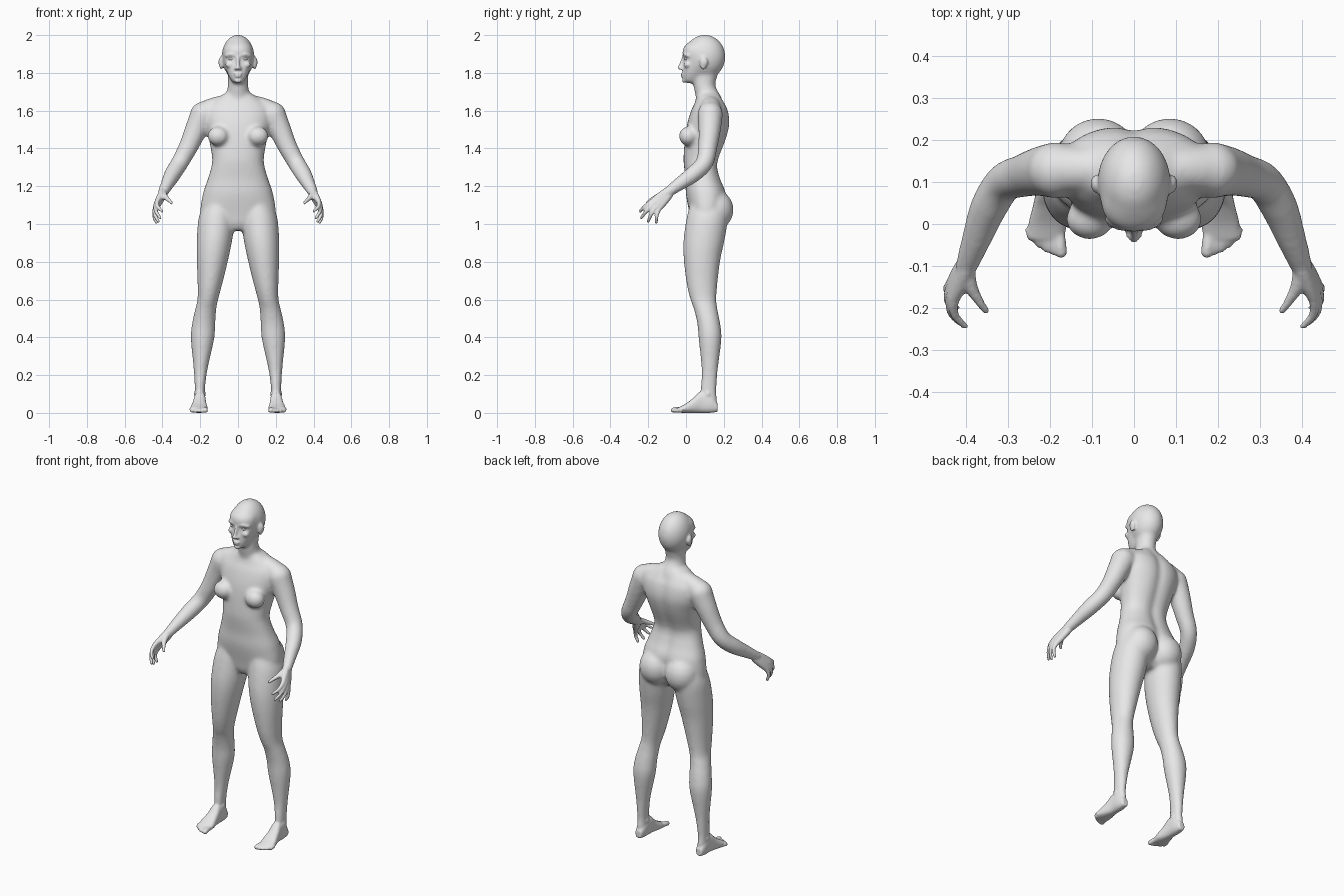
import bpy, bmesh
from math import sin, cos, pi, exp
from mathutils import Vector

cube = bpy.data.objects.get("Cube")
if cube:
    bpy.data.objects.remove(cube)

BOTH = (1, -1)
MIDDLE = (1,)


def spline(rows, steps=5):
    """Catmull-Rom resampling of rows of numbers."""
    out = []
    for i in range(len(rows) - 1):
        a, b, c, d = (rows[max(0, min(len(rows) - 1, i + k))] for k in (-1, 0, 1, 2))
        for s in range(steps):
            t = s / steps
            out.append([q + t / 2 * (r - p + t * (2 * p - 5 * q + 4 * r - w
                        + t * (3 * (q - r) + w - p))) for p, q, r, w in zip(a, b, c, d)])
    return out + [list(rows[-1])]


def skin(bm, rings, sides):
    """Closed surface through rings of points, repeated for each side."""
    for side in sides:
        loops = [[bm.verts.new((side * p[0], p[1], p[2])) for p in ring] for ring in rings]
        n = len(loops[0])
        for lo, hi in zip(loops, loops[1:]):
            for i in range(n):
                j = (i + 1) % n
                bm.faces.new((lo[i], lo[j], hi[j], hi[i]))
        bm.faces.new(loops[0][::-1])
        bm.faces.new(loops[-1])


def loft(bm, rows, sides=MIDDLE, power=2, along_y=False, groove=0, n=36):
    """Rows: position, centre x, half width, low edge, high edge."""
    def shape(v):
        return (1 if v > 0 else -1) * abs(v) ** (2 / power)
    rings = []
    for pos, cx, rx, lo, hi in spline(rows):
        ring = []
        for k in range(n):
            a = 2 * pi * k / n
            x = rx * shape(cos(a))
            v = (lo + hi) / 2 + (hi - lo) / 2 * shape(sin(a))
            if sin(a) > 0:
                v -= groove * exp(-(x / 0.03) ** 2)
            ring.append((cx + x, pos, v) if along_y else (cx + x, v, pos))
        rings.append(ring)
    skin(bm, rings, sides)


def ball(bm, centre, radii, sides=BOTH, n=20):
    """Ellipsoid built from stacked rings."""
    rings = []
    for i in range(n // 2 + 1):
        lat = pi * .98 * (2 * i / n - .5)
        rings.append([[c + r * u for c, r, u in zip(centre, radii, (
            cos(lat) * cos(2 * pi * k / n), cos(lat) * sin(2 * pi * k / n), sin(lat)))]
            for k in range(n)])
    skin(bm, rings, sides)


def tube(bm, rows, sides=BOTH, n=16):
    """Round-ended limb through rows of x, y, z, radius."""
    pts = spline(rows)
    places = [Vector(p[:3]) for p in pts]
    rings, turn, last = [], None, None
    for i, p in enumerate(places):
        way = (places[min(i + 1, len(pts) - 1)] - places[max(i - 1, 0)]).normalized()
        turn = way.to_track_quat('Z', 'Y') if turn is None else last.rotation_difference(way) @ turn
        last = way
        rings.append([p + turn @ Vector((cos(2 * pi * k / n), sin(2 * pi * k / n), 0)) * pts[i][3]
                      for k in range(n)])
    skin(bm, rings, sides)
    for end in (rows[0], rows[-1]):
        ball(bm, end[:3], [end[3]] * 3, sides)


def fuse(name, bm, voxel, rounds):
    """Merge all overlapping parts into one smooth skin."""
    bmesh.ops.recalc_face_normals(bm, faces=bm.faces)
    mesh = bpy.data.meshes.new(name)
    bm.to_mesh(mesh)
    bm.free()
    obj = bpy.data.objects.new(name, mesh)
    bpy.context.collection.objects.link(obj)
    remesh = obj.modifiers.new("merge", 'REMESH')
    remesh.mode = 'VOXEL'
    remesh.voxel_size = voxel
    remesh.use_smooth_shade = True
    smooth = obj.modifiers.new("soften", 'SMOOTH')
    smooth.factor = 0.5
    smooth.iterations = rounds
    graph = bpy.context.evaluated_depsgraph_get()
    result = bpy.data.meshes.new_from_object(obj.evaluated_get(graph))
    obj.modifiers.clear()
    obj.data = result
    bpy.data.meshes.remove(mesh)
    return obj


grey = bpy.data.materials.new("light_grey")
grey.use_nodes = True
grey.diffuse_color = (0.8, 0.8, 0.8, 1)
grey.node_tree.nodes["Principled BSDF"].inputs["Base Color"].default_value = (0.8, 0.8, 0.8, 1)

# Large forms: torso
bm = bmesh.new()
loft(bm, [(.965, 0, .05, .05, .16), (1.0, 0, .12, .03, .19), (1.05, 0, .195, .02, .2),
          (1.155, 0, .187, 0, .215), (1.235, 0, .161, -.003, .187), (1.3, 0, .142, -.01, .17),
          (1.35, 0, .137, -.013, .178), (1.45, 0, .154, -.006, .216), (1.53, 0, .175, .006, .234),
          (1.6, 0, .175, .027, .226), (1.645, 0, .14, .048, .205), (1.69, 0, .075, .06, .18)],
     power=2.3, groove=.014)
ball(bm, (.085, .155, 1.075), (.098, .098, .105))
ball(bm, (.105, .012, 1.465), (.058, .05, .052))

# Shoulders and arms
tube(bm, [(.05, .13, 1.635, .05), (.12, .13, 1.618, .055), (.19, .128, 1.58, .065)])
tube(bm, [(.185, .128, 1.58, .068), (.222, .125, 1.5, .06), (.262, .115, 1.41, .052),
          (.308, .098, 1.325, .047), (.345, .04, 1.265, .045), (.372, -.03, 1.215, .037),
          (.398, -.1, 1.165, .028)])

# Legs
loft(bm, [(1.1, .1, .085, .02, .22), (1.03, .113, .096, .003, .222), (.918, .124, .094, -.013, .205),
          (.81, .135, .083, -.012, .182), (.68, .149, .065, .004, .166), (.6, .16, .055, .023, .161),
          (.548, .171, .056, .042, .167), (.47, .182, .062, .06, .182), (.39, .188, .062, .067, .188),
          (.23, .198, .037, .082, .169), (.12, .202, .027, .076, .162), (.05, .202, .028, .07, .167)],
     BOTH)

# Neck, skull and face mass
loft(bm, [(1.62, 0, .085, .06, .2), (1.67, 0, .066, .052, .188), (1.73, 0, .054, .04, .156),
          (1.78, 0, .054, .04, .165), (1.84, 0, .06, .05, .18)])
ball(bm, (0, .1, 1.885), (.087, .109, .117), MIDDLE, 40)
loft(bm, [(1.746, 0, .024, -.008, .045), (1.765, 0, .04, -.018, .075), (1.8, 0, .057, -.019, .1),
          (1.84, 0, .07, -.017, .13), (1.875, 0, .078, -.011, .15), (1.905, 0, .08, -.019, .15),
          (1.94, 0, .073, -.01, .15), (1.975, 0, .045, .03, .14)], power=2.2)
soft = fuse("soft_form", bm, .009, 10)

# Fine forms are added to the softened mass
bm = bmesh.new()
bm.from_mesh(soft.data)
bpy.data.objects.remove(soft)

# Nose, lips, brows, cheeks and ears
tube(bm, [(0, -.012, 1.888, .008), (0, -.024, 1.855, .008), (0, -.034, 1.827, .011)], MIDDLE)
ball(bm, (.011, -.024, 1.823), (.009, .011, .008))
ball(bm, (0, -.019, 1.794), (.023, .01, .006), MIDDLE)
ball(bm, (0, -.018, 1.782), (.019, .01, .006), MIDDLE)
ball(bm, (0, -.009, 1.759), (.02, .012, .012), MIDDLE)
tube(bm, [(.014, -.01, 1.892, .008), (.038, -.006, 1.898, .009), (.062, .011, 1.891, .009)])
ball(bm, (.045, .008, 1.843), (.022, .02, .018))
for shift, size in ((0, .036), (.004, .026)):
    ball(bm, (.089 + shift, .092 + shift, 1.853 + shift), (.01, .02, size))

# Hands: a strand from wrist through knuckle to tip for each finger
fingers = [((.428, -.185, 1.118), (.402, -.243, 1.068)), ((.436, -.177, 1.101), (.412, -.236, 1.033)),
           ((.439, -.162, 1.086), (.422, -.2, 1.014)), ((.437, -.144, 1.076), (.432, -.158, 1.008))]
for i, (knuckle, tip) in enumerate(fingers):
    base = Vector((.399, -.108 + .006 * i, 1.169 - .006 * i))
    knuckle, tip = Vector(knuckle), Vector(tip)
    palm = (base + knuckle) / 2
    joint = (knuckle + tip) / 2 + Vector((.01, -.004, 0))
    tube(bm, [(*base, .02), (*palm, .018), (*knuckle, .0125), (*joint, .0105), (*tip, .0085)])
tube(bm, [(.396, -.112, 1.162, .019), (.387, -.15, 1.145, .016), (.367, -.185, 1.127, .011),
          (.352, -.206, 1.112, .009)])

# Feet, ankle bones and toes
loft(bm, [(-.038, .209, .044, .001, .03), (0, .206, .045, 0, .05), (.04, .204, .037, 0, .08),
          (.08, .202, .031, 0, .115), (.13, .202, .029, 0, .1), (.168, .202, .02, .006, .05)],
     BOTH, power=2.5, along_y=True)
for bone_x in (.18, .224):
    ball(bm, (bone_x, .115, .1), (.01, .015, .016))
for i in range(5):
    r = .0105 if i else .0145
    x = .178 + .0175 * i
    tube(bm, [(x, -.015, .018, r), (x - .002, -.042 + .001 * i * i, .018, r),
              (x - .005, -.067 + .0022 * i * i, r, r)])

body = fuse("body", bm, .006, 4)
body.data.materials.clear()
body.data.materials.append(grey)

# Eyes
for name, side in (("left_eye", 1), ("right_eye", -1)):
    bm = bmesh.new()
    ball(bm, (side * .034, .005, 1.874), (.016, .014, .009), MIDDLE)
    for face in bm.faces:
        face.smooth = True
    mesh = bpy.data.meshes.new(name)
    bm.to_mesh(mesh)
    bm.free()
    mesh.materials.append(grey)
    bpy.context.collection.objects.link(bpy.data.objects.new(name, mesh))
